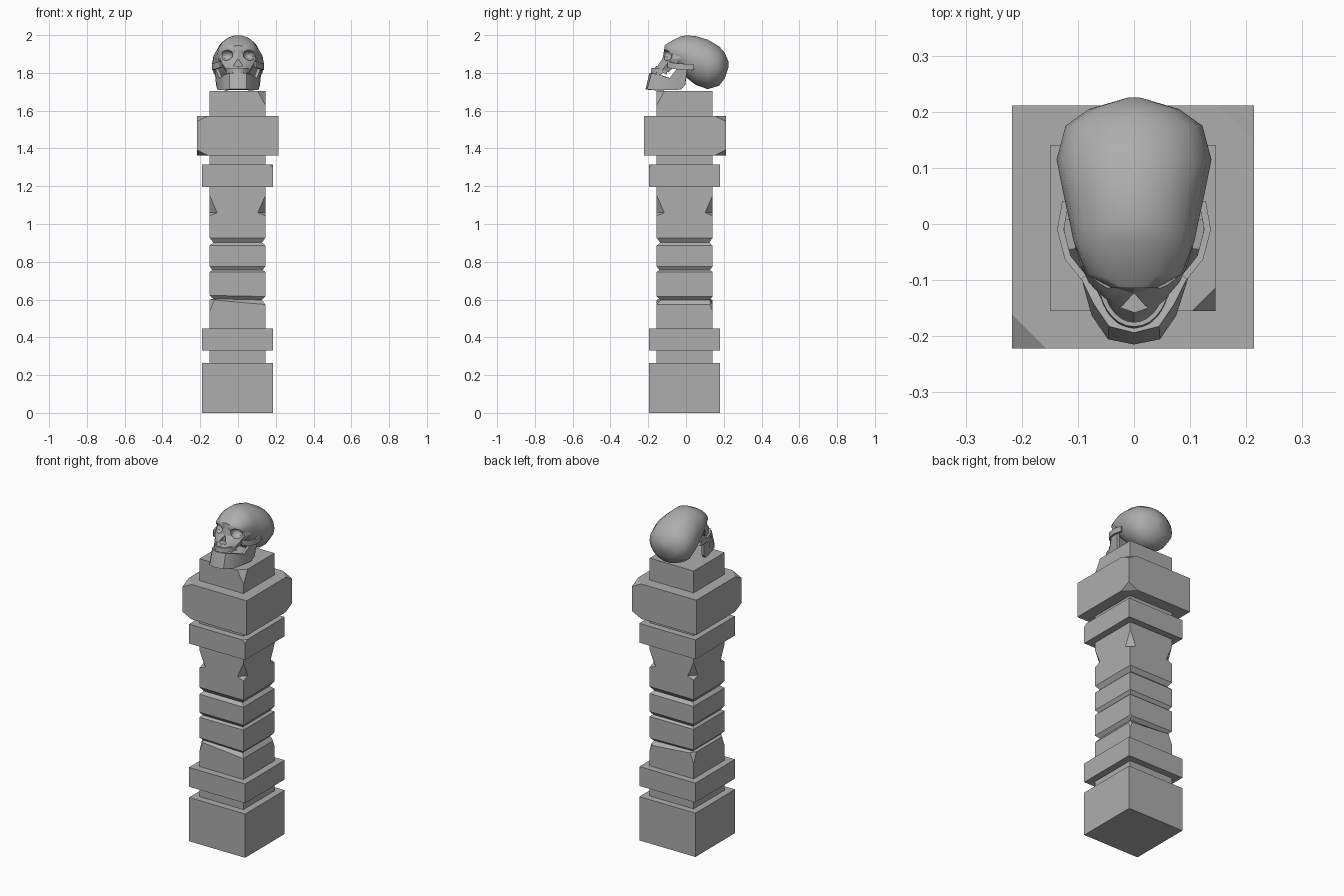
import bpy, bmesh, math
from mathutils import Vector

cube = bpy.data.objects.get("Cube")
if cube:
    bpy.data.objects.remove(cube, do_unlink=True)

stone = bpy.data.materials.new("grey stone")
stone.use_nodes = True
GREY = (0.42, 0.42, 0.42, 1)
stone.diffuse_color = GREY
stone.node_tree.nodes["Principled BSDF"].inputs["Base Color"].default_value = GREY


def finish(name, bm):
    bmesh.ops.recalc_face_normals(bm, faces=bm.faces)
    mesh = bpy.data.meshes.new(name)
    bm.to_mesh(mesh)
    bm.free()
    mesh.materials.append(stone)
    obj = bpy.data.objects.new(name, mesh)
    bpy.context.collection.objects.link(obj)
    return obj


def loft(name, rings, closed=True):
    """Skin a list of equally long point rings; closed rings get end caps."""
    bm = bmesh.new()
    rows = [[bm.verts.new(p) for p in ring] for ring in rings]
    n = len(rows[0])
    for a, b in zip(rows, rows[1:]):
        for i in range(n if closed else n - 1):
            j = (i + 1) % n
            bm.faces.new((a[i], a[j], b[j], b[i]))
    if closed:
        bm.faces.new(rows[0])
        bm.faces.new(rows[-1])
    return finish(name, bm)


def apply_modifier(obj, mod):
    bpy.ops.object.select_all(action="DESELECT")
    bpy.context.view_layer.objects.active = obj
    obj.select_set(True)
    bpy.ops.object.modifier_apply(modifier=mod.name)


def cut(obj, cutter, keep=False):
    mod = obj.modifiers.new("cut", "BOOLEAN")
    mod.operation, mod.solver, mod.object = "DIFFERENCE", "EXACT", cutter
    apply_modifier(obj, mod)
    if not keep:
        bpy.data.objects.remove(cutter, do_unlink=True)


def smooth(obj, angle=40):
    bpy.ops.object.select_all(action="DESELECT")
    bpy.context.view_layer.objects.active = obj
    obj.select_set(True)
    bpy.ops.object.shade_smooth_by_angle(angle=math.radians(angle))


def square(x0, x1, y0, y1, z, inset=0, tilt=0):
    corners = [(x0, y0), (x1, y0), (x1, y1), (x0, y1)]
    return [(x - math.copysign(inset, x), y - math.copysign(inset, y),
             z - tilt * (x - x0)) for x, y in corners]


def chip(obj, sx, sy, bounds, z, r, up, down):
    """Break a diamond shaped notch out of a vertical corner."""
    x = bounds[1] if sx > 0 else bounds[0]
    y = bounds[3] if sy > 0 else bounds[2]
    c = Vector((x + sx * .002, y + sy * .002, z))
    r += .002
    bm = bmesh.new()
    ring = [bm.verts.new(c + Vector(d) * r)
            for d in ((1, 0, 0), (0, 1, 0), (-1, 0, 0), (0, -1, 0))]
    for tip in (bm.verts.new(c + Vector((0, 0, up))),
                bm.verts.new(c - Vector((0, 0, down)))):
        for i in range(4):
            bm.faces.new((ring[i], ring[(i + 1) % 4], tip))
    cutter = finish("chip_cutter", bm)
    cutter.hide_render = True
    cut(obj, cutter)


# Column shaft with V grooves
SHAFT = (-.15, .145, -.155, .141)
profile = [(.2, 0, 0), (.6, 0, .09), (.604, .018, .02), (.622, 0, .02),
           (.746, 0, 0), (.756, .014, 0), (.776, 0, 0),
           (.885, 0, 0), (.902, .018, 0), (.927, 0, 0), (1.705, 0, 0)]
shaft = loft("column_shaft", [square(*SHAFT, *row) for row in profile])
for sx in (-1, 1):
    for sy in (-1, 1):
        chip(shaft, sx, sy, SHAFT, 1.06, .042, .10, .018)
        if (sx, sy) != (1, -1):
            chip(shaft, sx, sy, SHAFT, .6, .028, .025, .07)
chip(shaft, 1, -1, SHAFT, 1.706, .044, .05, .085)

# Plinth, bands and capital
BAND = (-.19, .186, -.197, .181)
CAPITAL = (-.217, .214, -.222, .211)


def block(name, bounds, z0, z1):
    return loft(name, [square(*bounds, z0), square(*bounds, z1)])


block("plinth", BAND, 0, .265)
block("lower_band", BAND, .33, .447)
upper_band = block("upper_band", BAND, 1.197, 1.314)
chip(upper_band, 1, -1, BAND, 1.315, .022, .02, .018)
capital = block("capital", CAPITAL, 1.362, 1.573)
for s in (-1, 1):
    for z in (1.362, 1.573):
        chip(capital, s, s, CAPITAL, z, .063, .032, .032)

# Skull cranium: rounded sections from brow to back
sections = [(-.114, 1.945, 1.905, .04), (-.09, 1.962, 1.87, .085),
            (-.03, 1.994, 1.81, .108), (.0, 2.0, 1.775, .114),
            (.05, 1.997, 1.735, .125), (.115, 1.978, 1.712, .138),
            (.175, 1.942, 1.73, .122), (.205, 1.908, 1.77, .08),
            (.225, 1.86, 1.83, .012)]
STEPS = 18
rings = []
for y, top, low, hw in sections:
    ring = []
    for k in range(STEPS):
        a = math.tau * k / STEPS
        ring.append((hw * math.cos(a), y, (top + low) / 2 + (top - low) / 2 * math.sin(a)))
    rings.append(ring)
cranium = loft("cranium", rings)

# Face from brow down to the upper gums
rings = []
for z, front, hw, back in [(1.805, -.18, .062, -.09), (1.845, -.152, .092, -.05),
                           (1.875, -.124, .107, -.03), (1.932, -.114, .094, -.02)]:
    half = [(.45 * hw, front + .014), (.88 * hw, front + .048), (hw, back)]
    plan = [(0, front)] + half + [(-x, y) for x, y in reversed(half)]
    rings.append([(x, y, z) for x, y in plan])
face = loft("face", rings)

# Eye sockets and nose opening
for s in (-1, 1):
    bpy.ops.mesh.primitive_uv_sphere_add(segments=10, ring_count=6, location=(s * .064, -.108, 1.893))
    socket = bpy.context.object
    socket.scale = (.037, .042, .028)
    socket.rotation_euler = (0, s * .2, s * .45)
    socket.hide_render = True
    cut(face, socket, keep=True)
    cut(cranium, socket)
nose = loft("nose_cutter", [[(-.026, y, 1.836), (.026, y, 1.836), (0, y, 1.876)]
                            for y in (-.2, -.118)])
nose.hide_render = True
cut(face, nose)
smooth(cranium, 45)
smooth(face, 25)


def band(name, low, high, thickness):
    """Thick strip between two edges."""
    obj = loft(name, [low, high], closed=False)
    mod = obj.modifiers.new("thickness", "SOLIDIFY")
    mod.thickness, mod.offset = thickness, 0
    apply_modifier(obj, mod)
    return obj


def mirrored(points):
    return [(-x, y, z) for x, y, z in reversed(points)] + points[0 if points[0][0] else 1:]


# Lower jaw: chin, side and rising branch
jaw_low = [(0, -.207, 1.712), (.042, -.199, 1.712), (.068, -.16, 1.708),
           (.088, -.085, 1.709), (.102, -.03, 1.712), (.108, -.005, 1.735)]
jaw_high = [(0, -.186, 1.797), (.04, -.176, 1.797), (.064, -.14, 1.79),
            (.092, -.085, 1.772), (.112, -.045, 1.825), (.118, .008, 1.83)]
smooth(band("lower_jaw", mirrored(jaw_low), mirrored(jaw_high), .016), 25)

# Upper teeth with a zigzag edge
teeth_low, teeth_high = [], []
COUNT = 14
for k in range(COUNT + 1):
    a = math.pi * k / COUNT
    x, y = .059 * math.cos(a), -.1 - .079 * math.sin(a)
    teeth_low.append((x, y - .003, 1.789 + .012 * (k % 2)))
    teeth_high.append((x, y, 1.825))
band("upper_teeth", teeth_low, teeth_high, .008)

# Cheekbone arches
for side, s in (("left", 1), ("right", -1)):
    path = [(.09, -.095, 1.845), (.118, -.06, 1.836), (.131, -.01, 1.832), (.122, .04, 1.83)]
    low = [(s * x, y, z - .016) for x, y, z in path]
    high = [(s * x, y, z + .016) for x, y, z in path]
    smooth(band(side + "_cheekbone", low, high, .012), 25)
